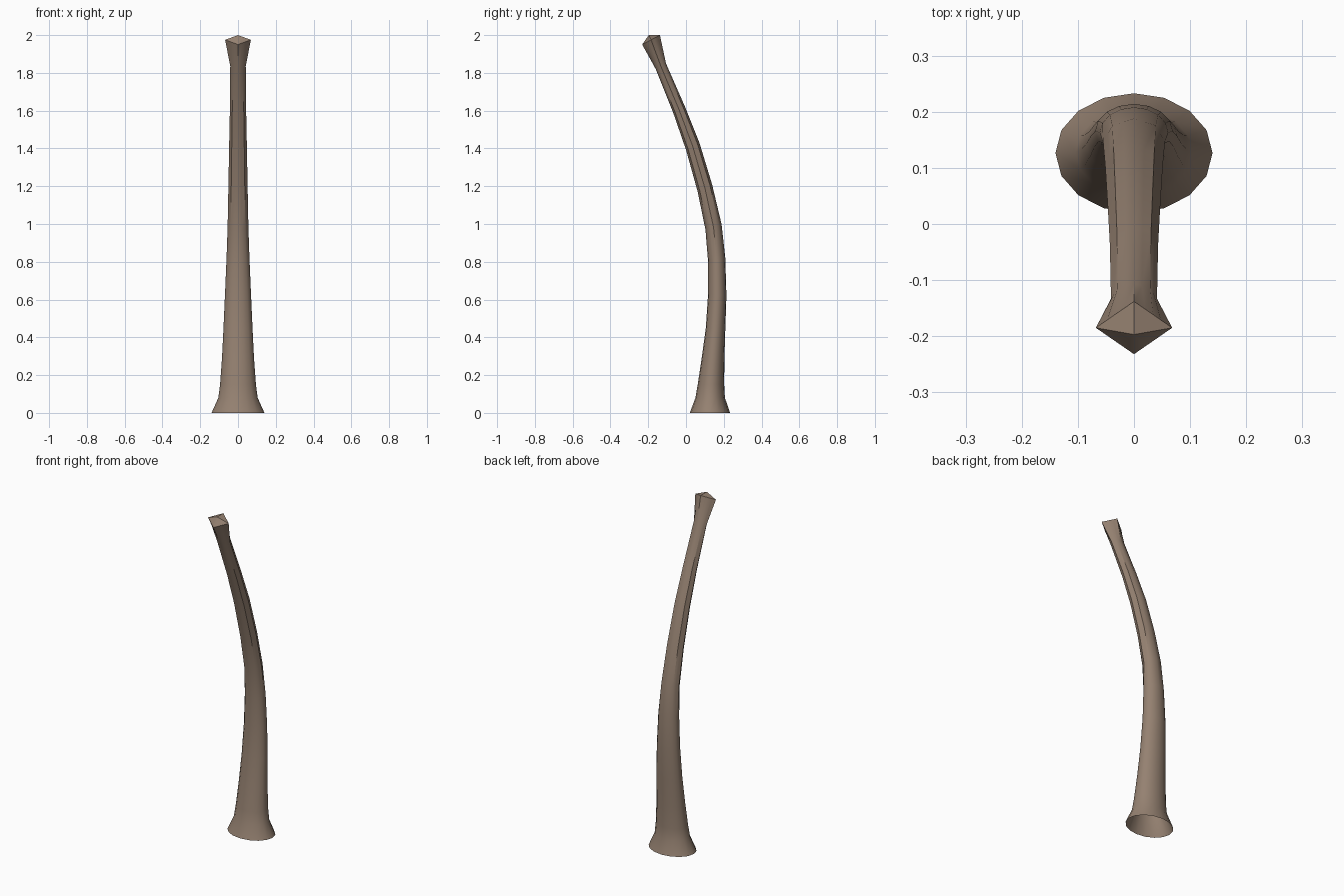
import bpy, bmesh, math

if "Cube" in bpy.data.objects:
    bpy.data.objects.remove(bpy.data.objects["Cube"])

bark = bpy.data.materials.new("brown bark")
bark.diffuse_color = (0.30, 0.22, 0.165, 1)
bark.use_nodes = True
bark.node_tree.nodes["Principled BSDF"].inputs["Base Color"].default_value = bark.diffuse_color

# Rings up the trunk: front y, front z, back y, back z, half width, polygon sides
RINGS = [
    (0.020, 0.00, 0.233, 0.00, 0.140, 16),
    (0.050, 0.08, 0.206, 0.08, 0.104, 16),
    (0.062, 0.15, 0.202, 0.15, 0.095, 16),
    (0.083, 0.29, 0.203, 0.28, 0.085, 16),
    (0.105, 0.45, 0.208, 0.44, 0.077, 16),
    (0.117, 0.63, 0.214, 0.62, 0.069, 16),
    (0.117, 0.80, 0.208, 0.82, 0.061, 16),
    (0.103, 0.97, 0.188, 1.00, 0.055, 8),
    (0.062, 1.17, 0.138, 1.21, 0.051, 8),
    (0.001, 1.39, 0.071, 1.43, 0.047, 8),
    (-0.068, 1.59, -0.005, 1.62, 0.043, 8),
    (-0.160, 1.82, -0.106, 1.85, 0.041, 8),
    (-0.232, 1.95, -0.138, 2.00, 0.068, 4),
]
N = 16


def ring_verts(bm, ring):
    fy, fz, by, bz, w, sides = ring
    verts = []
    step = 2 * math.pi / sides
    for i in range(N):
        a = 2 * math.pi * i / N
        # radius of a regular polygon in this direction
        r = 1.0 if sides == N else math.cos(step / 2) / math.cos(a % step - step / 2)
        t = (1 + r * math.sin(a)) / 2
        verts.append(bm.verts.new((w * r * math.cos(a), fy + (by - fy) * t, fz + (bz - fz) * t)))
    return verts


# Curved trunk, open at the foot, flaring to a four-sided tip
bm = bmesh.new()
loops = [ring_verts(bm, r) for r in RINGS]
for lo, hi in zip(loops, loops[1:]):
    for i in range(N):
        j = (i + 1) % N
        bm.faces.new((lo[i], lo[j], hi[j], hi[i]))

# Faceted cap on the tip
apex = bm.verts.new((0, -0.197, 2.0))
top = loops[-1]
for i in range(N):
    bm.faces.new((top[i], top[(i + 1) % N], apex))

mesh = bpy.data.meshes.new("palm_trunk")
bm.to_mesh(mesh)
bm.free()
trunk = bpy.data.objects.new("palm_trunk", mesh)
bpy.context.collection.objects.link(trunk)
mesh.materials.append(bark)
bpy.context.view_layer.objects.active = trunk
trunk.select_set(True)
bpy.ops.object.shade_smooth_by_angle(angle=math.radians(40))
